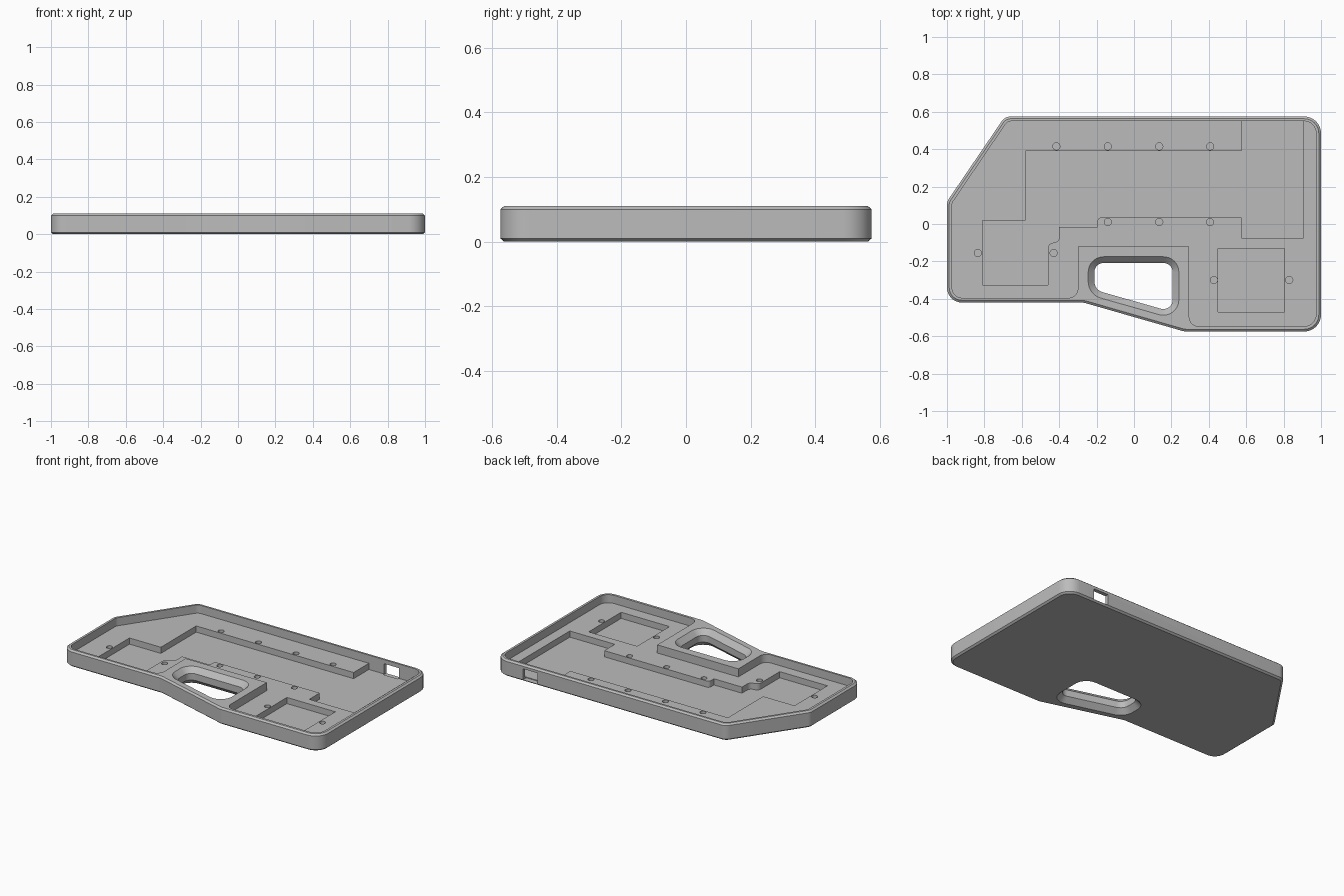
import bpy, bmesh, math
from mathutils import Vector

cube = bpy.data.objects.get("Cube")
if cube:
    bpy.data.objects.remove(cube, do_unlink=True)

grey = bpy.data.materials.new("light grey")
grey.use_nodes = True
colour = (0.5, 0.5, 0.5, 1)
grey.diffuse_color = colour
grey.node_tree.nodes["Principled BSDF"].inputs["Base Color"].default_value = colour

HEIGHT, LEDGE, FLOOR = 0.11, 0.056, 0.015


def outline(corners, inset=0.0, steps=8):
    """Counter-clockwise (x, y, radius) corners, moved inwards and rounded."""
    pts = [Vector(c[:2]) for c in corners]
    result = []
    for i, p in enumerate(pts):
        a = (p - pts[i - 1]).normalized()
        b = (pts[(i + 1) % len(pts)] - p).normalized()
        na, nb = Vector((-a.y, a.x)), Vector((-b.y, b.x))
        spread = 1 + na.dot(nb)
        p = p + (na + nb) * inset / spread
        turn = math.atan2(a.cross(b), a.dot(b))
        side = math.copysign(1, turn)
        radius = corners[i][2]
        if radius == 0:
            result.append(p)
            continue
        radius = max(radius - side * inset, 0.005)
        centre = p + (na + nb) * side * radius / spread
        start = -na * side * radius
        for k in range(steps + 1):
            t = turn * k / steps
            c, s = math.cos(t), math.sin(t)
            result.append(centre + Vector((start.x * c - start.y * s,
                                           start.x * s + start.y * c)))
    return result


def solid(name, corners, levels):
    """Stack the outline at each (z, inset) level and cap both ends."""
    bm = bmesh.new()
    rings = [[bm.verts.new((p.x, p.y, z)) for p in outline(corners, inset)]
             for z, inset in levels]
    for low, high in zip(rings, rings[1:]):
        for i in range(len(low)):
            j = (i + 1) % len(low)
            bm.faces.new((low[i], low[j], high[j], high[i]))
    bm.faces.new(rings[0][::-1])
    bm.faces.new(rings[-1])
    mesh = bpy.data.meshes.new(name)
    bm.to_mesh(mesh)
    bm.free()
    mesh.materials.append(grey)
    obj = bpy.data.objects.new(name, mesh)
    bpy.context.collection.objects.link(obj)
    return obj


def box(x0, y0, x1, y1):
    return [(x0, y0, 0), (x1, y0, 0), (x1, y1, 0), (x0, y1, 0)]


# Tray body with chamfered top and bottom edges
body = [(-1, -0.42, 0.08), (-0.27, -0.42, 0.1), (0.27, -0.575, 0.1),
        (1, -0.575, 0.09), (1, 0.575, 0.09), (-0.69, 0.575, 0.06), (-1, 0.12, 0.06)]
tray = solid("tray_body", body, [(0, 0.012), (0.01, 0), (HEIGHT - 0.01, 0), (HEIGHT, 0.012)])

# Main recess that leaves the rim and the block around the handle
recess = [(-0.973, -0.395, 0.055), (-0.3, -0.395, 0.05), (-0.3, -0.12, 0),
          (0.295, -0.12, 0), (0.295, -0.547, 0.05), (0.973, -0.547, 0.063),
          (0.973, 0.55, 0.063), (-0.676, 0.55, 0.04), (-0.973, 0.112, 0.04)]

# Deep stepped pocket
pocket = [(-0.81, -0.325, 0), (-0.46, -0.325, 0), (-0.46, -0.1, 0.03),
          (-0.4, -0.1, 0.03), (-0.4, -0.015, 0), (-0.195, -0.015, 0),
          (-0.195, 0.035, 0.02), (0.575, 0.035, 0), (0.575, -0.075, 0),
          (0.905, -0.075, 0), (0.905, 0.55, 0), (0.575, 0.55, 0),
          (0.575, 0.39, 0), (-0.58, 0.39, 0), (-0.58, 0.02, 0), (-0.81, 0.02, 0)]

# Handle opening, widened at the top and bottom
handle = [(-0.212, -0.352, 0.06), (0.207, -0.471, 0.05),
          (0.207, -0.208, 0.05), (-0.212, -0.208, 0.05)]
flare = [(-0.01, -0.043), (0.033, 0), (HEIGHT - 0.033, 0), (HEIGHT + 0.01, -0.043)]

cutters = [
    solid("recess_cutter", recess, [(LEDGE, 0), (0.2, 0)]),
    solid("pocket_cutter", pocket, [(FLOOR, 0), (0.08, 0)]),
    solid("square_pocket_cutter", box(0.45, -0.47, 0.805, -0.13), [(FLOOR, 0), (0.08, 0)]),
    solid("handle_cutter", handle, flare),
    solid("port_cutter", box(0.685, 0.54, 0.795, 0.65), [(0.01, 0), (0.083, 0)]),
]

# Screw holes in the ledge
spots = [(x, y) for y in (0.415, 0.01) for x in (-0.14, 0.135, 0.407)]
spots += [(-0.415, 0.415), (-0.835, -0.155), (-0.43, -0.155), (0.427, -0.3), (0.83, -0.3)]
r = 0.019
for x, y in spots:
    circle = [(cx, cy, r) for cx, cy, _ in box(x - r, y - r, x + r, y + r)]
    cutters.append(solid("screw_hole_cutter", circle, [(FLOOR, 0), (0.08, 0)]))

# Cut everything out of the body, then remove the cutters
bpy.ops.object.select_all(action="DESELECT")
bpy.context.view_layer.objects.active = tray
tray.select_set(True)
for cutter in cutters:
    bm = bmesh.new()
    bm.from_mesh(cutter.data)
    bmesh.ops.remove_doubles(bm, verts=bm.verts, dist=0.0001)
    bm.to_mesh(cutter.data)
    bm.free()
    cutter.hide_render = True
    mod = tray.modifiers.new("cut", "BOOLEAN")
    mod.operation = "DIFFERENCE"
    mod.solver = "EXACT"
    mod.object = cutter
    bpy.ops.object.modifier_apply(modifier=mod.name)
    bpy.data.objects.remove(cutter, do_unlink=True)

bpy.ops.object.shade_smooth_by_angle(angle=math.radians(25))
